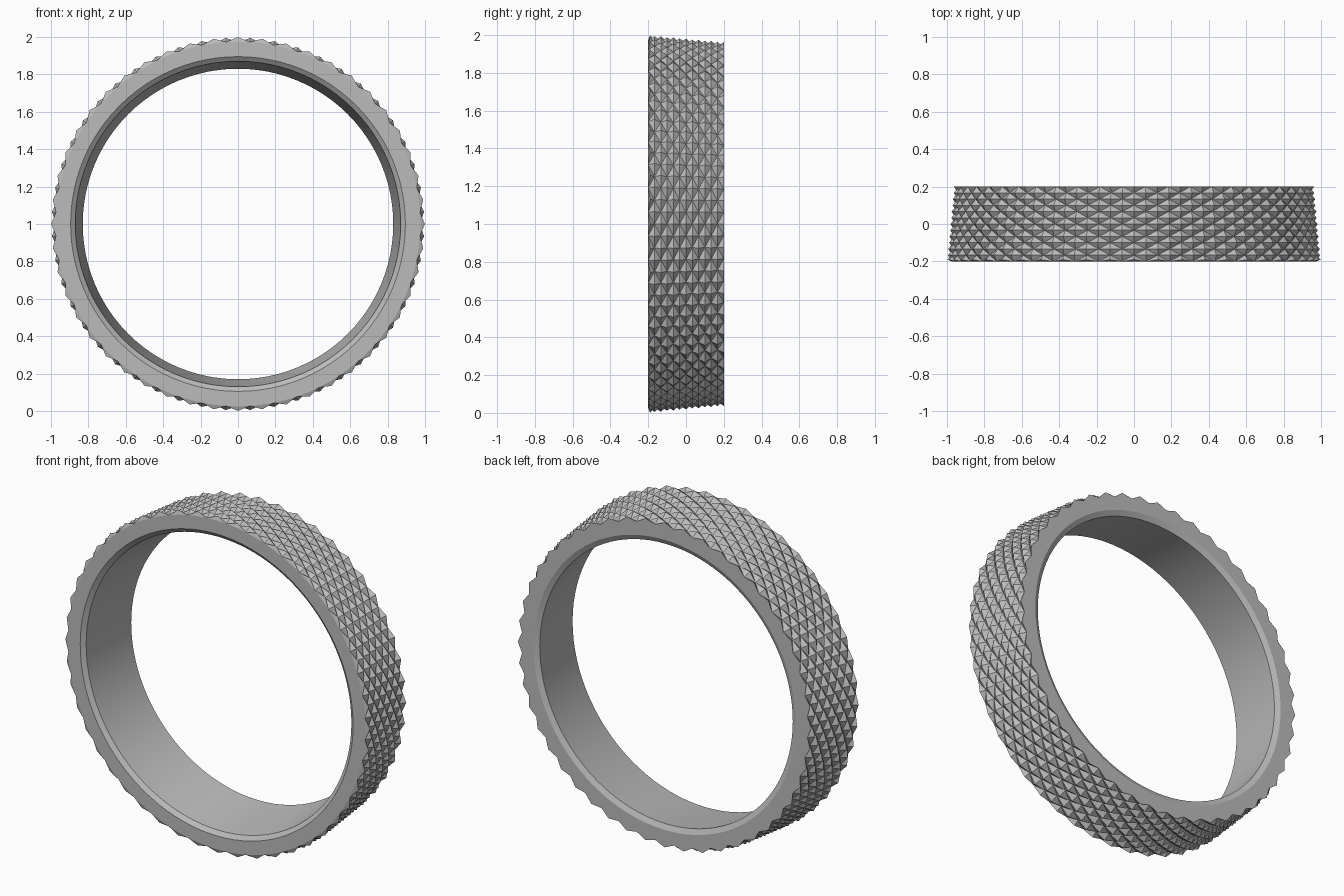
import bpy, bmesh, math

cube = bpy.data.objects.get("Cube")
if cube:
    bpy.data.objects.remove(cube, do_unlink=True)

COUNT = 48            # diamonds around the ring
STEPS = COUNT * 2     # half-diamond steps around
ROWS = 12             # half-diamond steps across the width
WIDTH = 0.4
TAPER = 0.037         # radius lost from front to back
VALLEY, PEAK = 0.975, 1.0

steel = bpy.data.materials.new("grey_metal")
steel.use_nodes = True
grey = (0.5, 0.5, 0.5, 1)
steel.diffuse_color = grey
steel.node_tree.nodes["Principled BSDF"].inputs["Base Color"].default_value = grey

bm = bmesh.new()


def point(i, row, radius):
    """Vertex on the tapered ring at an angular step and a row across the width."""
    a = math.tau * i / STEPS
    t = row / ROWS
    r = radius - TAPER * t
    return bm.verts.new((r * math.sin(a), WIDTH * (t - 0.5), 1 + r * math.cos(a)))


# Knurled outer surface: a lattice of valley corners and raised diamond tips
grid = {}
for j in range(ROWS + 1):
    for i in range(STEPS):
        tip = (i + j) % 2 == 0 and j > 0
        grid[i, j] = point(i, j, PEAK if tip else VALLEY)

for j in range(ROWS + 1):
    for i in range(j % 2, STEPS, 2):
        left, right = grid[(i - 1) % STEPS, j], grid[(i + 1) % STEPS, j]
        if j == 0:
            # Half diamonds meet the plain front rim
            tip = point(i, 0.3, PEAK)
            loop = [left, grid[i, 0], right, grid[i, 1], left]
        else:
            tip = grid[i, j]
            loop = [left, grid[i, j - 1], right]
            if j < ROWS:
                loop += [grid[i, j + 1], left]
        for a, b in zip(loop, loop[1:]):
            bm.faces.new((a, b, tip))

# Rims, chamfers and tapered bore, bridged ring by ring from back to front
profile = [(0.86, 0.2), (0.83, 0.185), (0.87, -0.18), (0.895, -0.2)]
rings = [[grid[i, ROWS] for i in range(STEPS)]]
for radius, y in profile:
    row = (y / WIDTH + 0.5) * ROWS
    rings.append([point(i, row, radius + TAPER * row / ROWS) for i in range(STEPS)])
rings.append([grid[i, 0] for i in range(STEPS)])
for outer, inner in zip(rings, rings[1:]):
    for i in range(STEPS):
        k = (i + 1) % STEPS
        bm.faces.new((outer[i], outer[k], inner[k], inner[i]))

bmesh.ops.recalc_face_normals(bm, faces=bm.faces)
mesh = bpy.data.meshes.new("knurled_ring")
bm.to_mesh(mesh)
bm.free()
mesh.materials.append(steel)
ring = bpy.data.objects.new("knurled_ring", mesh)
bpy.context.collection.objects.link(ring)

# Smooth bore, crisp diamonds and rims
bpy.ops.object.select_all(action="DESELECT")
ring.select_set(True)
bpy.context.view_layer.objects.active = ring
bpy.ops.object.shade_smooth_by_angle(angle=math.radians(12))
